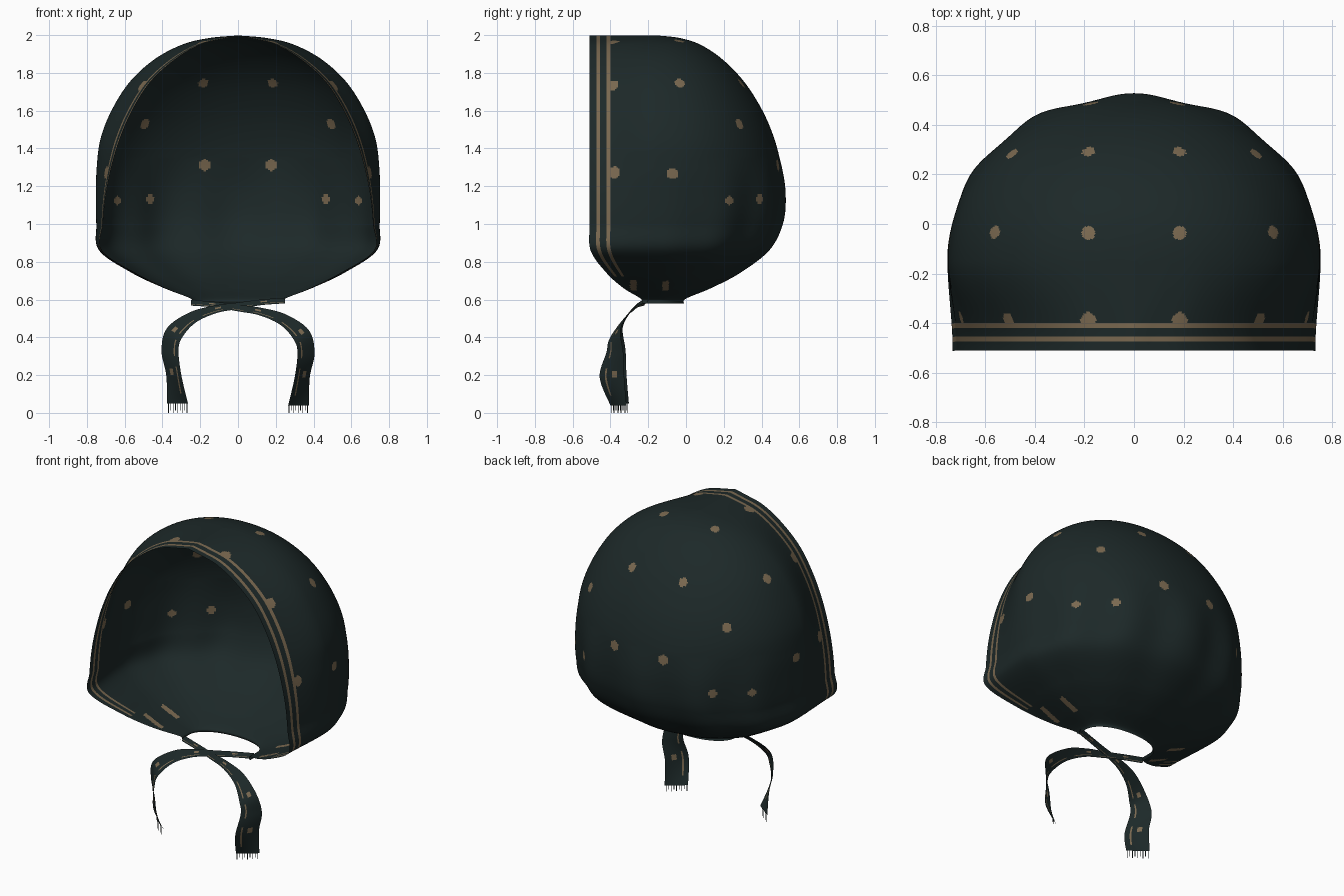
import bpy, math
from mathutils import Vector, kdtree

if "Cube" in bpy.data.objects:
    bpy.data.objects.remove(bpy.data.objects["Cube"])


def material(name, rgb):
    m = bpy.data.materials.new(name)
    m.diffuse_color = (*rgb, 1)
    m.use_nodes = True
    m.node_tree.nodes["Principled BSDF"].inputs["Base Color"].default_value = m.diffuse_color
    return m


GREEN = material("dark green cloth", (0.012, 0.0215, 0.0215))
TAN = material("tan print", (0.195, 0.14, 0.08))


def smooth_rows(table, steps):
    """Catmull-Rom interpolation of every column of a table."""
    out, n = [], len(table)
    for i in range(n - 1):
        p = [table[max(0, min(n - 1, i + k))] for k in (-1, 0, 1, 2)]
        for s in range(steps + (i == n - 2)):
            t = s / steps
            out.append([0.5 * (2 * b + (c - a) * t + (2 * a - 5 * b + 4 * c - d) * t * t
                               + (3 * b - a - 3 * c + d) * t ** 3)
                        for a, b, c, d in zip(*p)])
    return out


def grid_object(name, rows):
    """Smooth sheet through rows of points."""
    n = len(rows[0])
    verts = [v for r in rows for v in r]
    faces = [(r * n + c, r * n + c + 1, (r + 1) * n + c + 1, (r + 1) * n + c)
             for r in range(len(rows) - 1) for c in range(n - 1)]
    return mesh_object(name, verts, faces)


def mesh_object(name, verts, faces):
    me = bpy.data.meshes.new(name)
    me.from_pydata(verts, [], faces)
    me.materials.append(GREEN)
    me.materials.append(TAN)
    for p in me.polygons:
        p.use_smooth = True
    ob = bpy.data.objects.new(name, me)
    bpy.context.collection.objects.link(ob)
    return ob


# Bonnet levels: height, half width, rim half width, rim y, back y
LEVELS = [
    (0.58, 0.25, 0.25, -0.235, -0.01),
    (0.605, 0.25, 0.25, -0.24, 0.0),
    (0.66, 0.39, 0.38, -0.33, 0.13),
    (0.74, 0.56, 0.54, -0.42, 0.28),
    (0.86, 0.735, 0.72, -0.505, 0.43),
    (1.00, 0.75, 0.715, -0.51, 0.50),
    (1.15, 0.752, 0.70, -0.51, 0.518),
    (1.30, 0.748, 0.67, -0.51, 0.505),
    (1.45, 0.728, 0.625, -0.51, 0.468),
    (1.60, 0.67, 0.56, -0.51, 0.405),
    (1.75, 0.575, 0.465, -0.51, 0.31),
    (1.87, 0.445, 0.335, -0.51, 0.195),
    (1.95, 0.295, 0.20, -0.51, 0.075),
    (1.985, 0.15, 0.06, -0.51, -0.035),
    (1.998, 0.0, 0.0, -0.51, -0.15),
]
MID_Y = -0.15
FRONT = [0, 0.05, 0.1, 0.155, 0.2, 0.25, 0.305]      # columns placed on the stripe edges
FRONT += [0.305 + 0.695 * i / 32 for i in range(1, 33)]
BACK = 96


def bonnet_row(z, w, xf, yf, yb):
    row = []
    for f in FRONT:                                   # cheek side, rim to widest point
        row.append((xf + (w - xf) * f * f * (3 - 2 * f), yf + f * (MID_Y - yf), z))
    h = min(1, max(0, (1.35 - z) / 0.75))
    fold = 0.02 * math.sin(math.pi * h)               # gathers towards the neck
    for i in range(1, BACK + 1):                      # widest point to centre back
        a = math.pi / 2 * i / BACK
        k = 1 + fold * math.cos(12 * a) * math.sin(a)
        x = w * max(0, math.cos(a)) ** 0.95 * k if i < BACK else 0
        row.append((x, MID_Y + (yb - MID_Y) * math.sin(a) ** 0.95 * k, z))
    return row


bonnet = grid_object("bonnet", [bonnet_row(*l) for l in smooth_rows(LEVELS, 20)])

# Printed stripes along the face rim, fading out under the chin
columns = len(FRONT) + BACK - 1
polys = bonnet.data.polygons
for i, p in enumerate(polys):
    if i % columns in (2, 5) and p.center.z > 0.72:
        p.material_index = 1

# Printed dots on one side: position and radius
DOTS = [(0.19, -0.03, 2.0, 0.028), (0.19, 0.31, 1.76, 0.028), (0.18, 0.48, 1.31, 0.031),
        (0.56, -0.03, 1.74, 0.028), (0.50, 0.29, 1.53, 0.027), (0.45, 0.37, 1.13, 0.027),
        (0.635, 0.22, 1.12, 0.024), (0.75, -0.07, 1.27, 0.03), (0.52, -0.39, 1.74, 0.032),
        (0.19, -0.39, 1.97, 0.032), (0.73, -0.39, 1.28, 0.032),
        (0.42, -0.11, 0.67, 0.065), (0.42, -0.28, 0.67, 0.07)]
tree = kdtree.KDTree(len(polys))
for i, p in enumerate(polys):
    tree.insert(p.center, i)
tree.balance()
for x, y, z, radius in DOTS:
    centre = tree.find(Vector((x, y, z)))[0]
    for co, i, _ in tree.find_range(centre, radius):
        if z > 0.8 or abs(co.y - centre.y) < 0.017:   # gathered cloth squeezes the low dots
            polys[i].material_index = 1

mirror = bonnet.modifiers.new("mirror", 'MIRROR')
mirror.use_clip = True
mirror.merge_threshold = 0.0005

# Tie path: centre x, y, z and width vector x, y, z
TIE = [
    (0.25, -0.20, 0.595, 0, 0.02, 0.03),
    (0.12, -0.235, 0.585, 0, 0.02, 0.03),
    (0.0, -0.26, 0.567, 0, 0.02, 0.035),
    (-0.12, -0.285, 0.548, -0.01, 0.03, 0.04),
    (-0.24, -0.32, 0.505, -0.03, 0.05, 0.055),
    (-0.335, -0.365, 0.425, -0.08, 0.06, 0.05),
    (-0.36, -0.365, 0.33, -0.09, 0.09, 0.0),
    (-0.34, -0.38, 0.20, -0.08, 0.13, 0.0),
    (-0.32, -0.345, 0.05, -0.11, 0.085, 0.0),
]
ACROSS = 14
for side, name, shift in ((1, "left", 0.0), (-1, "right", -0.012)):
    rows = []
    for x, y, z, a, b, c in smooth_rows(TIE, 12):
        rows.append([(side * (x + a * t), y + shift + b * t, z + shift + c * t)
                     for t in (k / ACROSS - 0.5 for k in range(ACROSS + 1))])
    tie = grid_object(name + "_tie", rows)
    for i, p in enumerate(tie.data.polygons):         # broken printed line and small marks
        r, c = divmod(i, ACROSS)
        if (c == 3 and r % 16 < 11) or (r % 24 in (9, 10, 11) and c in (7, 8, 9)):
            p.material_index = 1
    # Frayed threads at the tie end
    verts, faces = [], []
    a, b = Vector(rows[-1][0]), Vector(rows[-1][-1])
    for k in range(9):
        p, q = a.lerp(b, k / 9 + 0.03), a.lerp(b, k / 9 + 0.06)
        n = len(verts)
        end = 0.012 if k % 2 else 0.0
        verts += [p, q, (q.x, q.y, end), (p.x, p.y, end)]
        faces.append((n, n + 1, n + 2, n + 3))
    mesh_object(name + "_tie_fringe", verts, faces)
